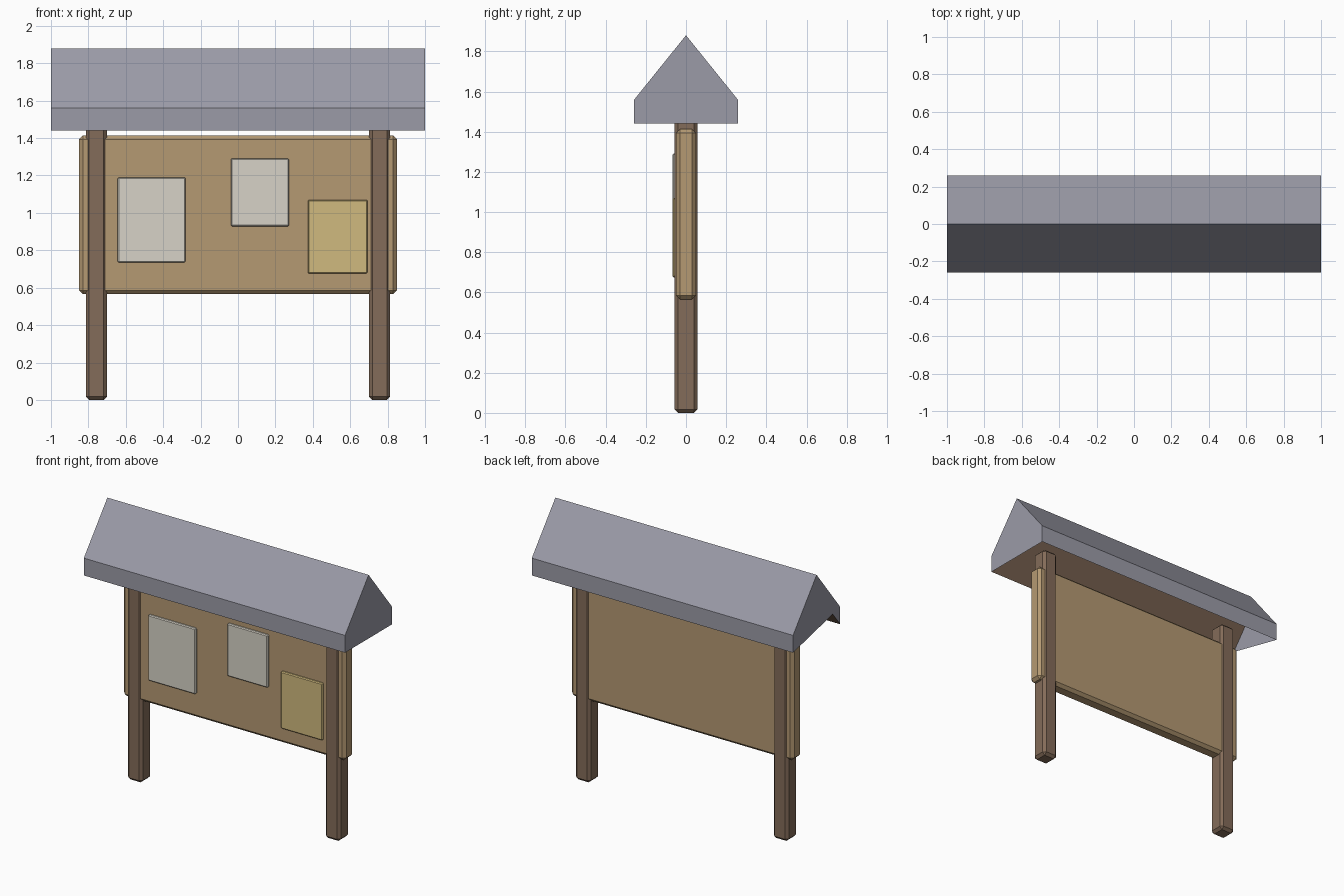
import bpy, bmesh

if "Cube" in bpy.data.objects:
    bpy.data.objects.remove(bpy.data.objects["Cube"])


def material(name, rgb):
    m = bpy.data.materials.new(name)
    m.diffuse_color = (*rgb, 1)
    m.use_nodes = True
    m.node_tree.nodes["Principled BSDF"].inputs["Base Color"].default_value = m.diffuse_color
    return m


POST = material("dark_wood", (0.23, 0.15, 0.10))
BOARD = material("light_wood", (0.46, 0.32, 0.17))
ROOF = material("grey_roof", (0.33, 0.33, 0.39))
PAPER = material("white_paper", (0.68, 0.65, 0.57))
YELLOW = material("yellow_paper", (0.63, 0.49, 0.21))


def box(name, lo, hi, bevel, mat):
    """Chamfered box between two corners."""
    bm = bmesh.new()
    bmesh.ops.create_cube(bm, size=1)
    for v in bm.verts:
        v.co = [(a + b) / 2 + c * (b - a) for a, b, c in zip(lo, hi, v.co)]
    bmesh.ops.bevel(bm, geom=bm.edges[:], offset=bevel, segments=1,
                    affect='EDGES')
    return finish(name, bm, [mat])


def finish(name, bm, mats):
    me = bpy.data.meshes.new(name)
    bm.to_mesh(me)
    bm.free()
    for m in mats:
        me.materials.append(m)
    ob = bpy.data.objects.new(name, me)
    bpy.context.collection.objects.link(ob)
    return ob


# Two posts
for side, cx in (("left", -0.757), ("right", 0.757)):
    box(side + "_post", (cx - 0.057, -0.057, 0), (cx + 0.057, 0.057, 1.55),
        0.018, POST)

# Notice panel
box("notice_panel", (-0.85, -0.05, 0.565), (0.85, 0.05, 1.413), 0.02, BOARD)

# Pinned sheets: x range, z range
sheets = [("left_sheet", -0.643, -0.28, 0.735, 1.19, PAPER),
          ("middle_sheet", -0.037, 0.272, 0.928, 1.292, PAPER),
          ("right_sheet", 0.373, 0.692, 0.675, 1.07, YELLOW)]
for name, x0, x1, z0, z1, mat in sheets:
    box(name, (x0, -0.067, z0), (x1, -0.045, z1), 0.006, mat)

# Pitched roof: chevron section swept along x, hollow below
W, LOW, EAVE, RIDGE, INNER = 0.258, 1.44, 1.56, 1.88, 1.76
section = [(-W, LOW), (-W, EAVE), (0, RIDGE), (W, EAVE), (W, LOW), (0, INNER)]
bm = bmesh.new()
left = [bm.verts.new((-1, y, z)) for y, z in section]
right = [bm.verts.new((1, y, z)) for y, z in section]
for i in range(6):
    j = (i + 1) % 6
    f = bm.faces.new((left[i], right[i], right[j], left[j]))
    f.material_index = 1 if i >= 4 else 0      # wooden underside

# Right gable is closed straight across the bottom
bm.faces.new(right[:5])

# Left gable is cut diagonally, leaving a notch at the front eave
a, b, c, d, e, _ = left
s = (EAVE - LOW) / (2 * (RIDGE - EAVE) + EAVE - LOW)
q = bm.verts.new((-1, -W + 2 * W * s, EAVE - (EAVE - LOW) * s))
bm.faces.new((b, c, d, e, q))
bm.faces.new((a, b, q))
for f in bm.faces:
    f.normal_update()
    # outward: sides away from the shell, gables along x
    n, m = f.normal, f.calc_center_median()
    if abs(n.x) > 0.9:
        flip = n.x * m.x < 0
    elif f.material_index == 1:
        flip = n.z > 0
    else:
        flip = n.y * m.y < 0
    if flip:
        f.normal_flip()
finish("pitched_roof", bm, [ROOF, POST])
